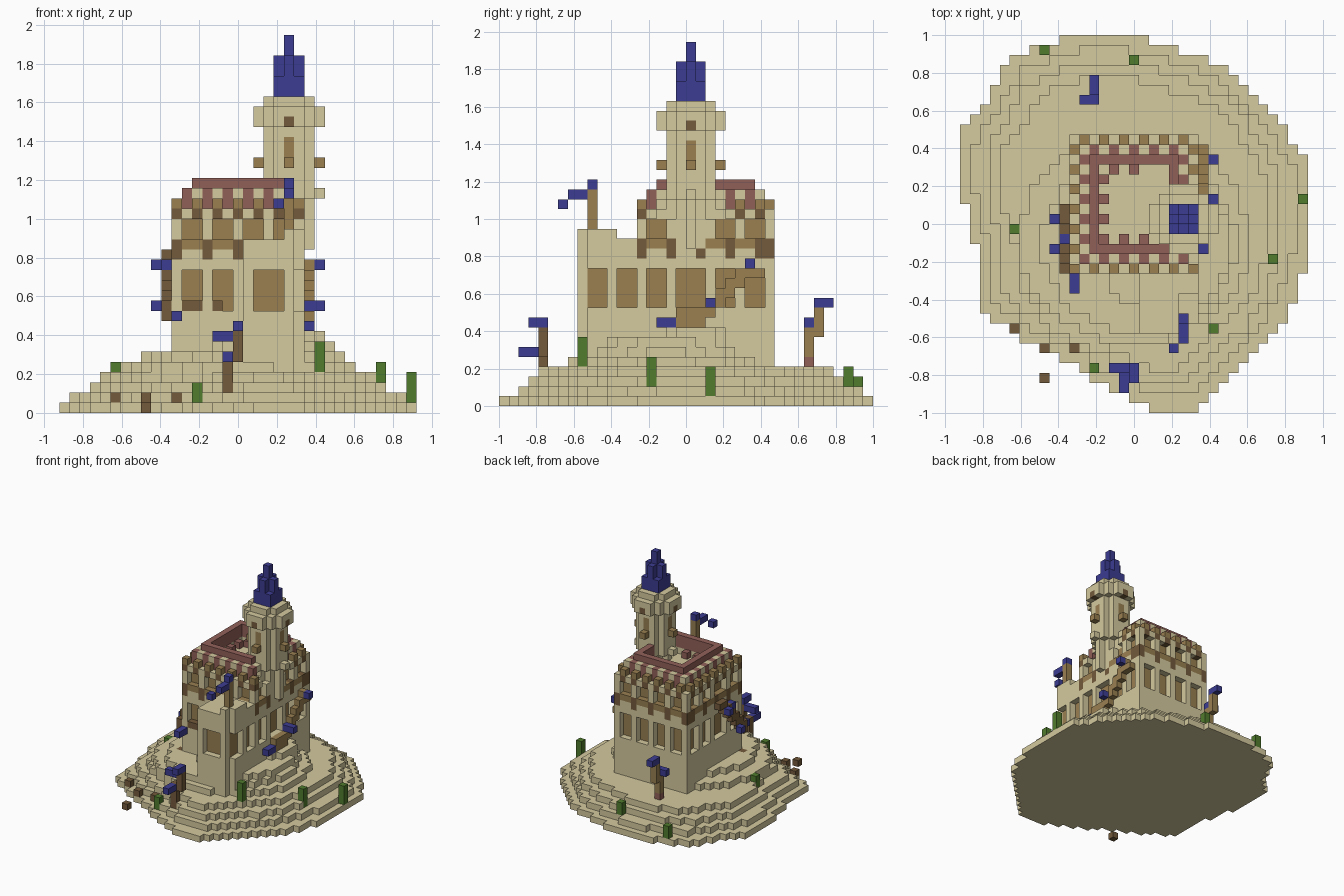
import bpy, bmesh

V = 1 / 19                      # edge of one block
cells = {}                      # (i, j, k) -> (part, colour)

old = bpy.data.objects.get("Cube")
if old:
    bpy.data.objects.remove(old, do_unlink=True)

COLOURS = {
    "sandstone": (0.66, 0.585, 0.345),
    "red_tile": (0.285, 0.117, 0.098),
    "light_wood": (0.32, 0.215, 0.083),
    "dark_wood": (0.172, 0.103, 0.044),
    "blue": (0.045, 0.045, 0.29),
    "green": (0.082, 0.20, 0.027),
}
mats = {}
for name, rgb in COLOURS.items():
    m = bpy.data.materials.new(name)
    m.use_nodes = True
    m.diffuse_color = (*rgb, 1)
    m.node_tree.nodes["Principled BSDF"].inputs["Base Color"].default_value = (*rgb, 1)
    mats[name] = m


def span(v):
    return range(v[0], v[1] + 1) if isinstance(v, tuple) else range(v, v + 1)


def fill(part, colour, i, j, k):
    """Fill an inclusive block range; single numbers mean one block."""
    for a in span(i):
        for b in span(j):
            for c in span(k):
                cells[a, b, c] = (part, colour)


def window(axis, wall, inward, along, k):
    """Recess an opening one block deep and put a wooden panel behind it."""
    for a in span(along):
        for c in span(k):
            for depth in (0, inward):
                p = (a, wall + depth, c) if axis == "y" else (wall + depth, a, c)
                if depth:
                    cells[p] = ("window_panels", "light_wood")
                else:
                    cells.pop(p, None)


def inside(x, y, poly):
    hit = False
    for (x0, y0), (x1, y1) in zip(poly, poly[1:] + poly[:1]):
        if (y0 > y) != (y1 > y) and x < (x1 - x0) * (y - y0) / (y1 - y0) + x0:
            hit = not hit
    return hit


# Terraced island
shore = [(11.2, 38), (17.4, 38), (24, 36), (28, 34), (31, 31), (33, 28), (35, 25), (35, 16),
         (33.5, 11), (31, 7), (27, 3.5), (23, 0), (20, 0), (15, 2.5), (11, 5), (7.5, 6.7),
         (4, 9), (2, 11), (2, 16), (1, 19), (0, 23), (0, 28), (3, 32), (5, 35.6)]
for k, s in enumerate((1, 0.92, 0.85, 0.77)):
    poly = [(17.4 + (x - 17.4) * s, 19.4 + (y - 19.4) * s) for x, y in shore]
    for i in range(35):
        for j in range(38):
            if inside(i + 0.5, j + 0.5, poly):
                fill("island", "sandstone", i, j, k)
mounds = [(17.5, 17.4, 11.5, 10.4), (18, 17, 9.7, 9), (20.5, 17, 6.6, 7), (22, 20, 4.5, 3.5)]
for k, (cx, cy, rx, ry) in enumerate(mounds, 4):
    for i in range(35):
        for j in range(38):
            if ((i + 0.5 - cx) / rx) ** 2 + ((j + 0.5 - cy) / ry) ** 2 < 1:
                fill("mound", "sandstone", i, j, k)

# Main hall and front annex with a notched corner
fill("hall", "sandstone", (11, 23), (14, 27), (3, 18))
fill("hall", "sandstone", (12, 22), (15, 26), 19)
fill("annex", "sandstone", (18, 22), 8, (3, 16))
fill("annex", "sandstone", (18, 23), (9, 13), (3, 16))
fill("annex_parapet", "sandstone", 22, (8, 11), 17)
fill("annex_parapet", "sandstone", 23, (9, 11), 17)


def ring_depth(i, j):
    return min(i - 11, 23 - i, j - 14, 27 - j)


# Wooden belt, brackets and stepped red roof
for i in range(11, 24):
    for j in range(14, 28):
        d = ring_depth(i, j)
        alt = (i + j) % 2
        by_tower = i >= 19 and 16 <= j <= 22
        if d == 0:
            fill("belt", "light_wood", i, j, 16)
            if (i - 11) % 3 == 0 and j in (14, 27) or (j - 14) % 3 == 0 and i in (11, 23):
                fill("belt_brackets", "dark_wood", i, j, (15, 16))
            if alt and not by_tower:
                fill("eave_brackets", "dark_wood", i, j, 19)
                fill("eaves", "light_wood", i, j, 20)
            elif not by_tower:
                fill("hall", "sandstone", i, j, 19)
        elif d == 1 and not by_tower:
            fill("roof_lower", "red_tile" if alt else "sandstone", i, j, (20, 21))
        elif d == 2 and not (i == 21 and 16 < j < 22):
            fill("roof_wall", "sandstone", i, j, 20)
            fill("roof_ridge", "red_tile", i, j, (21, 22))
        elif d == 3 and alt and i < 19:
            fill("roof_inner_blocks", "red_tile", i, j, 20)

# Rows of windows on every side
for i in ((12, 13), (15, 16)):
    window("y", 14, 1, i, (10, 13))
for i in ((12, 13), (15, 16), (18, 19), (21, 22)):
    window("y", 27, -1, i, (10, 13))
    for wall, inward in ((14, 1), (27, -1)):
        window("y", wall, inward, i, (17, 18))
window("y", 8, 1, (19, 21), (10, 13))
for j in ((9, 10), (12, 13), (15, 16), (18, 20), (22, 23), (25, 26)):
    window("x", 23, -1, j, (10, 13))
    if j[0] > 14:
        window("x", 11, 1, j, (10, 13))
        window("x", 11, 1, j, (17, 18))
        if j[0] != 18:
            window("x", 23, -1, j, (17, 18))
for i in ((12, 13), 15):
    fill("window_boxes", "dark_wood", i, 14, 10)

# Round tower with lookout and spire
TX, TY = 22, 19
for dx in range(-3, 4):
    for dy in range(-3, 4):
        x, y, a, b = TX + dx, TY + dy, abs(dx), abs(dy)
        if max(a, b) < 3 and a + b < 4:
            slim = max(a, b) < 2 or min(a, b) == 0
            fill("tower", "sandstone", x, y, (16 if slim else 21, 30))
        if (max(a, b) == 3 and min(a, b) < 2) or a == b == 2:
            fill("lookout", "sandstone", x, y, (28, 29))
        if max(a, b) == 3 and min(a, b) == 0:
            fill("tower_brackets", "dark_wood", x, y, 28)
            fill("tower_brackets", "light_wood", x, y, 24)
            fill("tower_course", "sandstone", x, y, 21)
        if max(a, b) == 2 and min(a, b) == 0:
            fill("tower_windows", "light_wood", x, y, (25, 26))
        if max(a, b) < 2:
            fill("spire", "blue", x, y, (31, (36, 34, 32)[a + b]))

# Outside stairs on both flanks
for j in range(14, 21):
    fill("left_wall_stair", "dark_wood", 10, j, (j - 5, j - 4) if j < 20 else j - 5)
fill("right_wall_stair", "light_wood", 24, (16, 20), 8)
fill("right_wall_stair", "light_wood", 24, (18, 21), 9)
for j in range(21, 27):
    fill("right_wall_stair", "light_wood", 24, j, (j - 12, j - 11) if j < 26 else 13)
fill("low_steps", "dark_wood", 10, 14, (4, 5))

# Blue pennants
for c in ((9, 19, 14), (9, 16, 10), (10, 17, 14), (11, (12, 13), 9),
          (25, 25, 14), (25, 21, 10), (24, 21, 10), (24, (16, 17), 8)):
    fill("wall_pennants", "blue", *c)

# Flag poles: annex, front, back
fill("annex_pole", "light_wood", 22, 9, (17, 21))
for c in ((22, 9, 22), (22, (7, 8), 21), (21, 6, 20)):
    fill("annex_flag", "blue", *c)
fill("front_pole", "dark_wood", 16, 4, (2, 5))
fill("front_pole", "dark_wood", 17, 4, (5, 7))
for c in ((17, (3, 4), 8), ((15, 16), 4, 7), (16, (2, 3), 5)):
    fill("front_flag", "blue", *c)
fill("back_pole", "red_tile", 13, 31, 4)
fill("back_pole", "light_wood", 13, 31, (5, 7))
fill("back_pole", "light_wood", 13, 32, (7, 9))
for c in ((13, (32, 33), 10), ((12, 13), 31, 8)):
    fill("back_flag", "blue", *c)

# Shrubs and loose timber
for i, j, k in ((8, 36, (1, 2)), (17, 35, (2, 3)), (34, 21, (1, 3)), (31, 15, (2, 4)),
                (25, 8, (4, 6)), (13, 4, (1, 2)), (5, 18, (3, 4))):
    fill("shrubs", "green", i, j, k)
for c in ((5, 8, 1), (8, 6, 1), (11, 6, 1), (8, 3, 0)):
    fill("loose_timber", "dark_wood", *c)

# Turn the blocks of each part into one mesh of its outer faces
SIDES = []
for axis in range(3):
    for sign in (0, 1):
        quad = []
        for u, w in ((0, 0), (1, 0), (1, 1), (0, 1)):
            q = [0, 0, 0]
            q[axis], q[(axis + 1) % 3], q[(axis + 2) % 3] = sign, u, w
            quad.append(tuple(q))
        step = [0, 0, 0]
        step[axis] = 2 * sign - 1
        SIDES.append((step, quad if sign else quad[::-1]))

parts = {}
for p, (part, colour) in cells.items():
    parts.setdefault(part, []).append((p, colour))
for part, blocks in parts.items():
    used = sorted({colour for _, colour in blocks})
    bm, verts = bmesh.new(), {}
    for p, colour in blocks:
        for step, quad in SIDES:
            if tuple(a + b for a, b in zip(p, step)) in cells:
                continue
            corners = []
            for q in quad:
                g = tuple(a + b for a, b in zip(p, q))
                if g not in verts:
                    verts[g] = bm.verts.new(((g[0] - 17.5) * V, (g[1] - 19) * V, g[2] * V))
                corners.append(verts[g])
            bm.faces.new(corners).material_index = used.index(colour)
    mesh = bpy.data.meshes.new(part)
    bm.to_mesh(mesh)
    bm.free()
    for colour in used:
        mesh.materials.append(mats[colour])
    bpy.context.collection.objects.link(bpy.data.objects.new(part, mesh))
